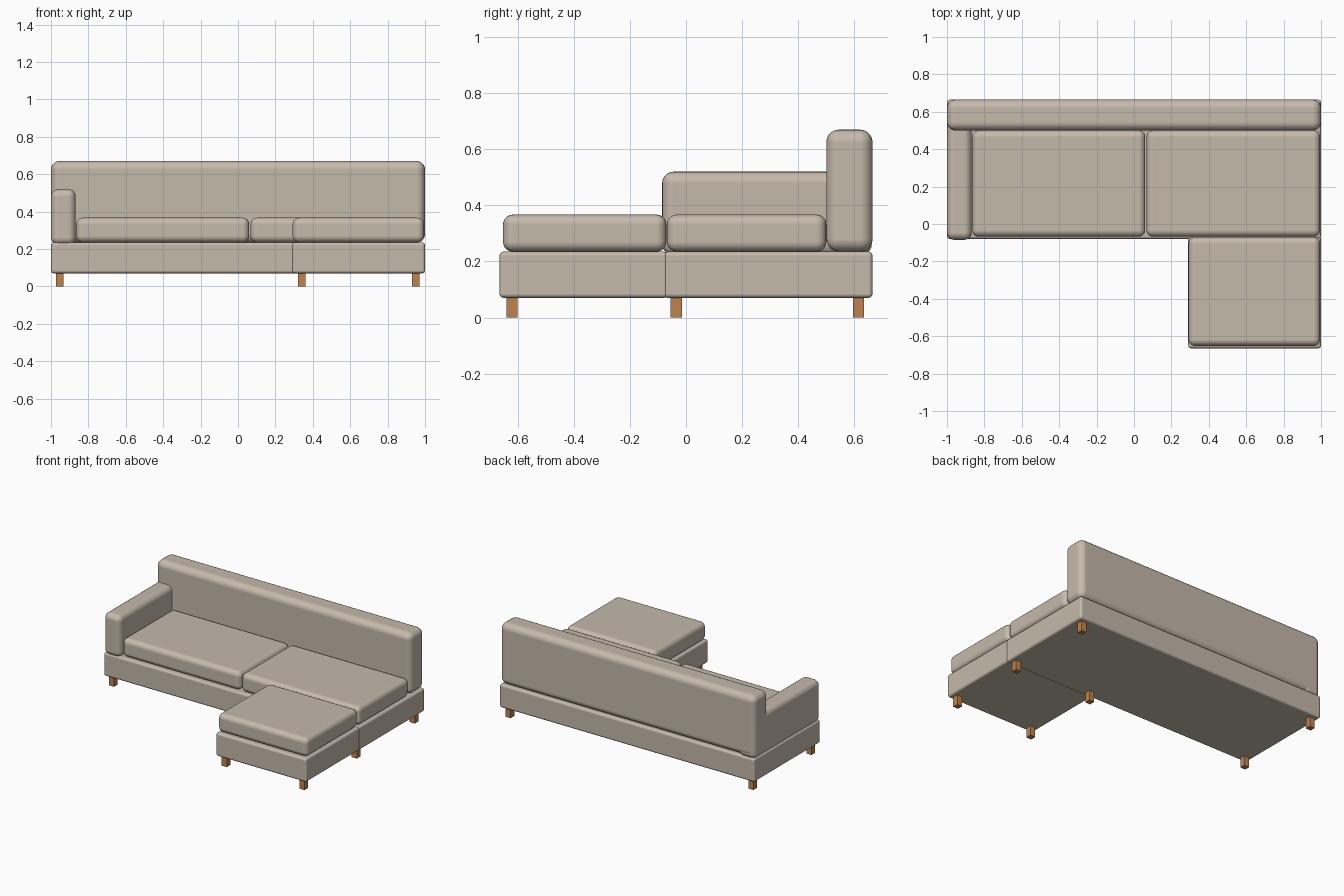
import bpy, math

if "Cube" in bpy.data.objects:
    bpy.data.objects.remove(bpy.data.objects["Cube"])


def material(name, rgb):
    m = bpy.data.materials.new(name)
    m.diffuse_color = (*rgb, 1)
    m.use_nodes = True
    m.node_tree.nodes["Principled BSDF"].inputs["Base Color"].default_value = m.diffuse_color
    return m


fabric = material("beige fabric", (0.56, 0.49, 0.41))
wood = material("oak wood", (0.52, 0.23, 0.075))


def box(name, lo, hi, mat, radius=0.0, segments=5):
    """Box between two corners, with optional rounded edges."""
    bpy.ops.mesh.primitive_cube_add(
        size=1, location=[(a + b) / 2 for a, b in zip(lo, hi)])
    ob = bpy.context.object
    ob.name = name
    ob.scale = [b - a for a, b in zip(lo, hi)]
    bpy.ops.object.transform_apply(location=False, rotation=False, scale=True)
    ob.data.materials.append(mat)
    if radius:
        bpy.ops.object.shade_smooth_by_angle(angle=math.radians(40))
        bev = ob.modifiers.new("rounding", 'BEVEL')
        bev.width = radius
        bev.segments = segments
        bev.harden_normals = True
    return ob


# Plinths: long seat and chaise
box("sofa_base", (-1, -0.08, 0.07), (1, 0.665, 0.235), fabric, 0.015, 3)
box("chaise_base", (0.29, -0.665, 0.07), (1, -0.065, 0.235), fabric, 0.015, 3)

# Backrest and the single armrest
box("backrest", (-1, 0.5, 0.235), (1, 0.665, 0.67), fabric, 0.045)
box("armrest", (-1, -0.085, 0.222), (-0.868, 0.662, 0.52), fabric, 0.04)

# Seat cushions
box("left_cushion", (-0.865, -0.068, 0.235), (0.06, 0.5, 0.367), fabric, 0.035)
box("right_cushion", (0.067, -0.068, 0.235), (0.995, 0.5, 0.367), fabric, 0.035)
box("chaise_cushion", (0.292, -0.652, 0.235), (0.995, -0.07, 0.367), fabric, 0.035)

# Square legs under the L-shaped corners
for i, (x, y) in enumerate([(-0.953, -0.035), (-0.953, 0.615), (0.95, 0.615),
                            (0.95, -0.035), (0.34, -0.035),
                            (0.34, -0.62), (0.95, -0.62)]):
    box(f"leg_{i + 1}", (x - 0.02, y - 0.02, 0), (x + 0.02, y + 0.02, 0.075), wood)
